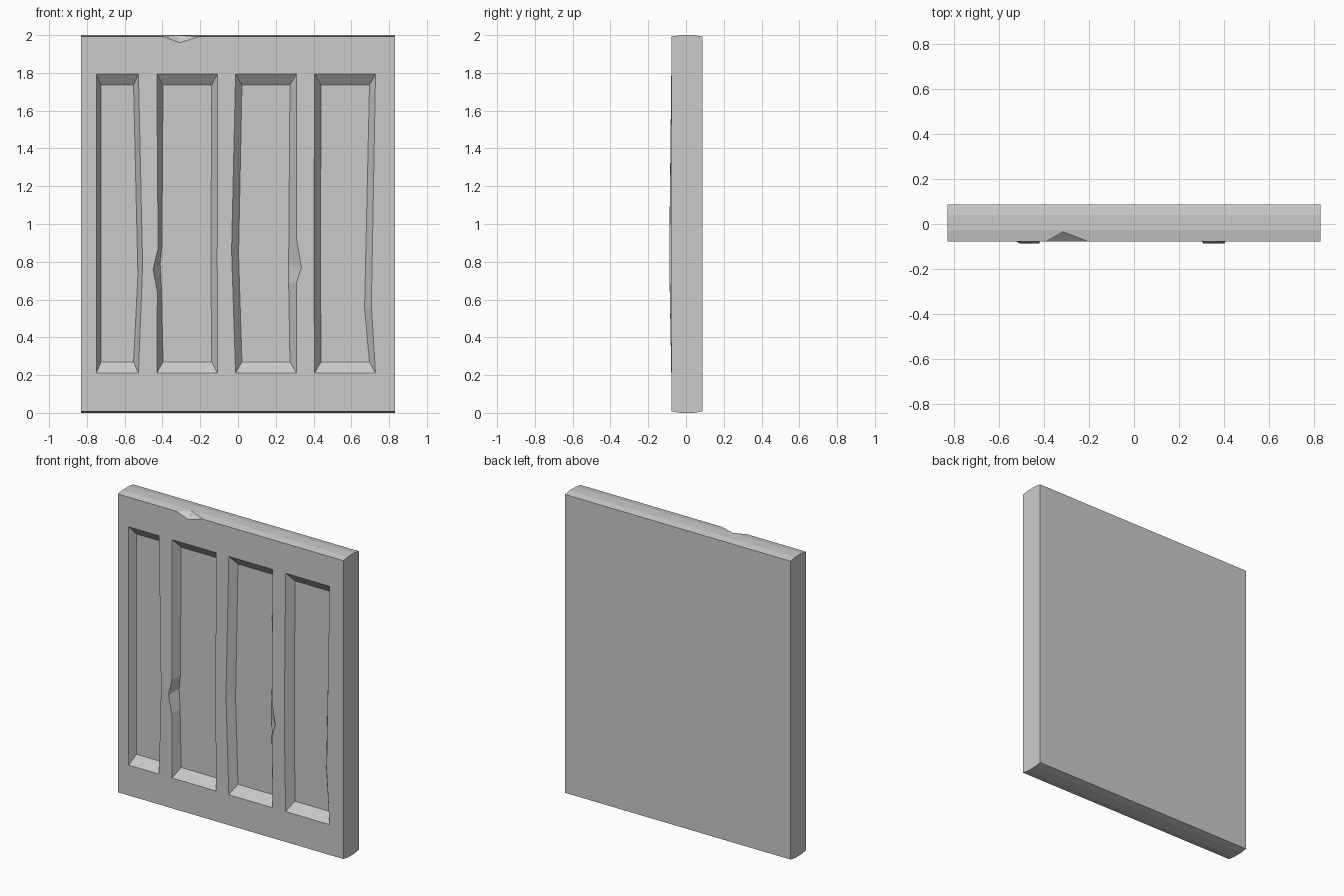
import bpy, bmesh

if "Cube" in bpy.data.objects:
    bpy.data.objects.remove(bpy.data.objects["Cube"])

bm = bmesh.new()
FRONT, BACK, BULGE, FLOOR = -0.078, 0.087, -0.088, -0.03
W, EDGE = 0.83, 0.008


def ring(points):
    return [bm.verts.new(p) for p in points]


def loop_edges(vs):
    return [bm.edges.new((a, b)) for a, b in zip(vs, vs[1:] + vs[:1])]


# slab profile (front top, over the top, down the back, under the bottom)
profile = [(FRONT, 2 - EDGE), (-0.03, 2), (0.04, 2), (BACK, 2 - EDGE),
           (BACK, EDGE), (0.04, 0), (-0.03, 0), (FRONT, EDGE)]
left = ring([(-W, y, z) for y, z in profile])
right = ring([(W, y, z) for y, z in profile])
bm.faces.new(left)
bm.faces.new(right)
for i in range(1, 7):
    bm.faces.new((left[i], left[i + 1], right[i + 1], right[i]))

# chip knocked out of the top front edge
a, apex, b, deep = ring([(-0.397, FRONT, 2 - EDGE), (-0.31, FRONT, 1.96),
                         (-0.205, FRONT, 2 - EDGE), (-0.32, -0.033, 1.999)])
bm.faces.new((left[0], a, deep, b, right[0], right[1], left[1]))
bm.faces.new((a, apex, deep))
bm.faces.new((apex, b, deep))


def get_edge(p, q):
    return bm.edges.get((p, q)) or bm.edges.new((p, q))


rim = [left[0], a, apex, b, right[0], right[7], left[7]]
front_edges = [get_edge(p, q) for p, q in zip(rim, rim[1:] + rim[:1])]

# recessed panels: outer left/right, inner left/right, then worn edge points
# each edge point: (outer x, outer z, outer y, inner x, inner z)
panels = [
    (-0.75, -0.527, -0.725, -0.553, [],
     [(-0.505, 0.78, BULGE, -0.53, 0.73)]),
    (-0.43, -0.108, -0.397, -0.14,
     [(-0.423, 0.87, BULGE, -0.403, 0.88), (-0.45, 0.76, BULGE, -0.412, 0.79),
      (-0.427, 0.64, BULGE + 0.002, -0.405, 0.66)],
     [(-0.11, 0.8, FRONT, -0.143, 0.8)]),
    (-0.013, 0.31, 0.021, 0.275,
     [(-0.034, 0.86, FRONT, 0.003, 0.84)],
     [(0.31, 0.92, BULGE, 0.269, 0.92), (0.336, 0.77, BULGE, 0.268, 0.78),
      (0.31, 0.69, BULGE + 0.002, 0.268, 0.69)]),
    (0.405, 0.728, 0.44, 0.696,
     [(0.402, 0.8, BULGE, 0.436, 0.8)],
     [(0.706, 0.57, FRONT, 0.67, 0.55)]),
]
for ol, orr, il, ir, lefts, rights in panels:
    up = rights[::-1]
    outer = ring([(ol, FRONT, 1.795)] + [(p[0], p[2], p[1]) for p in lefts]
                 + [(ol, FRONT, 0.21), (orr, FRONT, 0.21)]
                 + [(p[0], p[2], p[1]) for p in up] + [(orr, FRONT, 1.795)])
    inner = ring([(il, FLOOR, 1.735)] + [(p[3], FLOOR, p[4]) for p in lefts]
                 + [(il, FLOOR, 0.27), (ir, FLOOR, 0.27)]
                 + [(p[3], FLOOR, p[4]) for p in up] + [(ir, FLOOR, 1.735)])
    front_edges += loop_edges(outer)
    n = len(outer)
    for i in range(n):
        j = (i + 1) % n
        bm.faces.new((outer[i], outer[j], inner[j], inner[i]))
    bm.faces.new(inner)

# front frame around the panels
bmesh.ops.triangle_fill(bm, edges=front_edges, use_beauty=True,
                        use_dissolve=False, normal=(0, -1, 0))
bmesh.ops.recalc_face_normals(bm, faces=bm.faces[:])

mesh = bpy.data.meshes.new("panelled_slab")
bm.to_mesh(mesh)
bm.free()
bpy.context.collection.objects.link(bpy.data.objects.new("panelled_slab", mesh))
